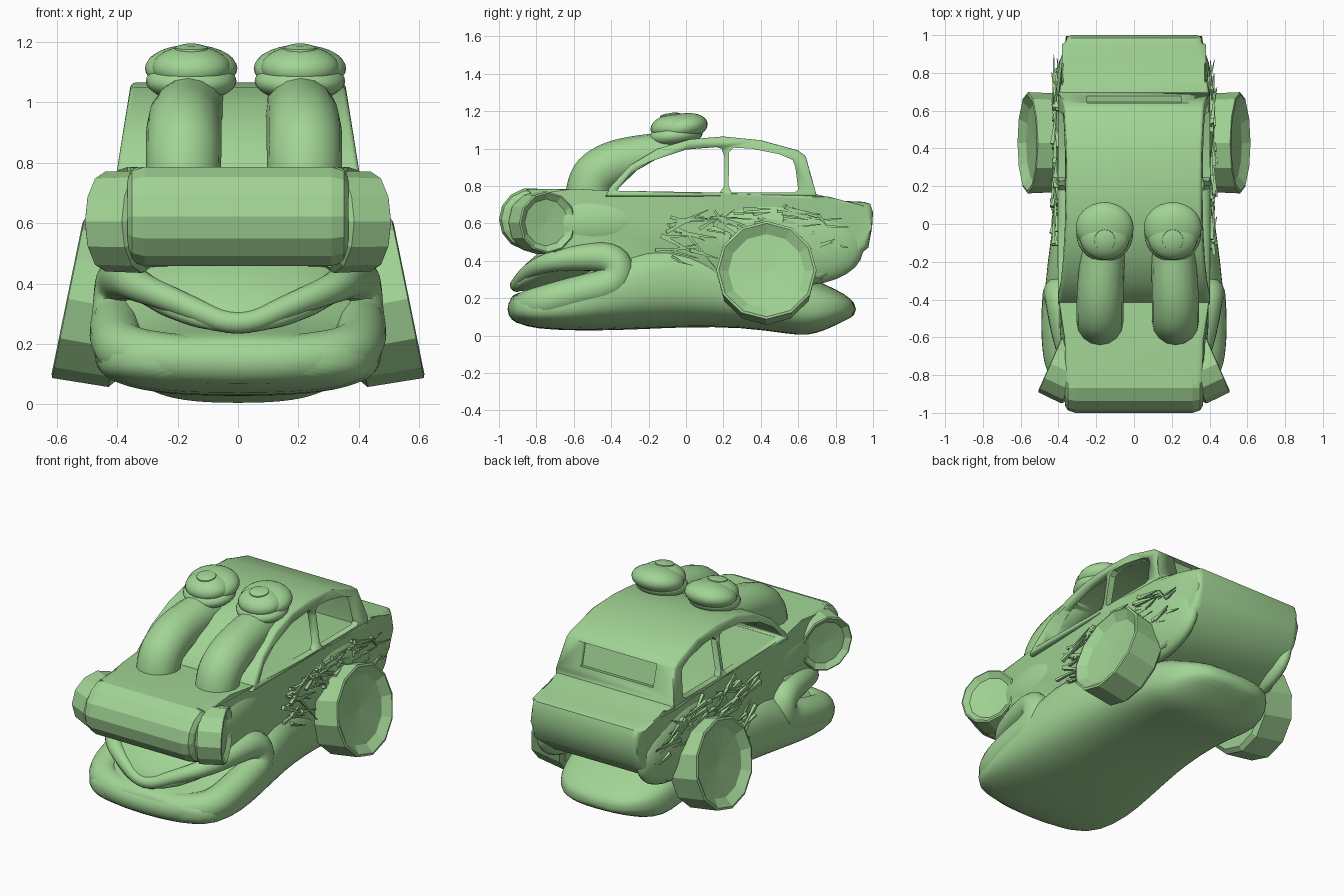
import bpy, bmesh, math, random
from mathutils import Vector, Matrix

if "Cube" in bpy.data.objects:
    bpy.data.objects.remove(bpy.data.objects["Cube"])

random.seed(4)
green = bpy.data.materials.new("green_paint")
green.diffuse_color = (0.36, 0.66, 0.30, 1)
green.use_nodes = True
green.node_tree.nodes["Principled BSDF"].inputs["Base Color"].default_value = green.diffuse_color


def finish(name, bm, smooth=40):
    bmesh.ops.recalc_face_normals(bm, faces=bm.faces[:])
    me = bpy.data.meshes.new(name)
    bm.to_mesh(me)
    bm.free()
    me.materials.append(green)
    ob = bpy.data.objects.new(name, me)
    bpy.context.collection.objects.link(ob)
    if smooth:
        bpy.ops.object.select_all(action='DESELECT')
        ob.select_set(True)
        bpy.context.view_layer.objects.active = ob
        bpy.ops.object.shade_smooth_by_angle(angle=math.radians(smooth))
    return ob


def slab(name, profile, width, bevel=0.0):
    """Side profile (y, z) spanned across x, half width given by width(y, z)."""
    bm = bmesh.new()
    left, right = [[bm.verts.new((s * width(y, z), y, z)) for y, z in profile] for s in (-1, 1)]
    n = len(profile)
    bm.faces.new(left)
    bm.faces.new(right[::-1])
    for i in range(n):
        j = (i + 1) % n
        bm.faces.new((left[i], left[j], right[j], right[i]))
    if bevel:
        rim = [e for e in bm.edges if e.verts[0].co.x * e.verts[1].co.x > 0]
        bmesh.ops.bevel(bm, geom=rim, offset=bevel, segments=3, profile=0.5, affect='EDGES')
    return finish(name, bm)


def loft(name, sections, power, n=32):
    """Superellipse sections (y, half width, bottom, top) joined along y."""
    bm = bmesh.new()
    rings = []
    for y, w, zb, zt in sections:
        ring = []
        for k in range(n):
            c, s = math.cos(2 * math.pi * k / n), math.sin(2 * math.pi * k / n)
            px = math.copysign(abs(c) ** (2 / power), c)
            pz = math.copysign(abs(s) ** (2 / power), s)
            ring.append(bm.verts.new((w * px, y, (zb + zt) / 2 + (zt - zb) / 2 * pz)))
        rings.append(ring)
    for a, b in zip(rings, rings[1:]):
        for k in range(n):
            bm.faces.new((a[k], a[(k + 1) % n], b[(k + 1) % n], b[k]))
    bm.faces.new(rings[0])
    bm.faces.new(rings[-1])
    ob = finish(name, bm, 70)
    ob.modifiers.new("smooth", 'SUBSURF').levels = 1
    return ob


def turned(name, rings, sides, centre, axis, smooth=0):
    """Rings (radius, offset along axis) turned around an axis."""
    bm = bmesh.new()
    loops = [[bm.verts.new((r * math.cos(2 * math.pi * k / sides), r * math.sin(2 * math.pi * k / sides), h))
              for k in range(sides)] for r, h in rings]
    for a, b in zip(loops, loops[1:]):
        for k in range(sides):
            bm.faces.new((a[k], a[(k + 1) % sides], b[(k + 1) % sides], b[k]))
    bm.faces.new(loops[0])
    bm.faces.new(loops[-1])
    bm.transform(Matrix.Translation(centre) @ Vector(axis).to_track_quat('Z', 'Y').to_matrix().to_4x4())
    return finish(name, bm, smooth)


def ellipsoid(name, centre, size, tilt=0):
    bm = bmesh.new()
    m = Matrix.Translation(centre) @ Matrix.Rotation(tilt, 4, 'X') @ Matrix.Diagonal((*size, 1))
    bmesh.ops.create_uvsphere(bm, u_segments=28, v_segments=16, radius=1, matrix=m)
    return finish(name, bm, 60)


def tube(name, points, cyclic=False):
    """Round tube mesh through control points (x, y, z, radius)."""
    cu = bpy.data.curves.new(name, 'CURVE')
    cu.dimensions, cu.bevel_depth, cu.bevel_resolution = '3D', 1.0, 6
    cu.use_fill_caps = True
    sp = cu.splines.new('NURBS')
    sp.points.add(len(points) - 1)
    for p, (x, y, z, r) in zip(sp.points, points):
        p.co, p.radius = (x, y, z, 1), r
    sp.order_u, sp.resolution_u = 3, 6
    sp.use_cyclic_u, sp.use_endpoint_u = cyclic, not cyclic
    path = bpy.data.objects.new(name + "_path", cu)
    bpy.context.collection.objects.link(path)
    bm = bmesh.new()
    bm.from_mesh(path.evaluated_get(bpy.context.evaluated_depsgraph_get()).to_mesh())
    bpy.data.objects.remove(path)
    bmesh.ops.remove_doubles(bm, verts=bm.verts[:], dist=1e-4)
    return finish(name, bm, 60)


def cut(ob, cutter, keep=False):
    cutter.hide_render = True
    mod = ob.modifiers.new("cut", 'BOOLEAN')
    mod.object, mod.operation, mod.solver = cutter, 'DIFFERENCE', 'EXACT'
    bpy.context.view_layer.objects.active = ob
    bpy.ops.object.modifier_apply(modifier="cut")
    if not keep:
        bpy.data.objects.remove(cutter)


# lower car body with bonnet and boot
def body_width(y, z):
    w = 0.36 + 0.045 * min(1, max(0, (y + 0.65) / 0.3))
    return w - 0.045 * min(1, max(0, (y - 0.75) / 0.2))


slab("car_body", [(-0.85, 0.785), (-0.6, 0.785), (-0.4, 0.775), (-0.2, 0.77), (0.2, 0.76), (0.68, 0.76),
                  (0.76, 0.74), (0.85, 0.72), (0.95, 0.715), (0.985, 0.705), (1.0, 0.66), (0.995, 0.58),
                  (0.975, 0.47), (0.85, 0.37), (0.72, 0.30), (0.3, 0.28), (0, 0.28), (-0.4, 0.4), (-0.65, 0.45),
                  (-0.85, 0.47)], body_width, 0.03)

# cabin shell, hollow, with side windows and rear window recess
cab_w = lambda y, z: 0.40 - 0.16 * (z - 0.78)
cabin = slab("cabin", [(-0.43, 0.745), (-0.41, 0.79), (-0.3, 0.91), (-0.15, 1.0), (0.02, 1.05), (0.2, 1.065),
                       (0.4, 1.045), (0.6, 0.99), (0.64, 0.96), (0.69, 0.78), (0.70, 0.745)], cab_w, 0.015)
cavity = slab("cavity", [(-0.36, 0.6), (-0.35, 0.80), (-0.26, 0.885), (-0.12, 0.965), (0.03, 1.01), (0.2, 1.03),
                         (0.4, 1.01), (0.58, 0.95), (0.61, 0.80), (0.615, 0.6)],
              lambda y, z: cab_w(y, z) - 0.04)
cut(cabin, cavity, True)
wide = lambda y, z: 0.6
cut(cabin, slab("front_window", [(-0.37, 0.775), (-0.3, 0.86), (-0.18, 0.935), (0, 0.995),
                                 (0.16, 1.008), (0.19, 1.0), (0.205, 0.96), (0.205, 0.8), (0.18, 0.765)], wide))
cut(cabin, slab("back_window", [(0.245, 0.765), (0.228, 0.80), (0.23, 0.98), (0.255, 1.005), (0.35, 1.0),
                                (0.5, 0.97), (0.57, 0.94), (0.585, 0.9), (0.60, 0.78), (0.58, 0.765)], wide))
cut(cabin, slab("rear_recess", [(0.617, 0.95), (0.647, 0.82), (0.75, 0.84), (0.72, 0.98)], lambda y, z: 0.25))

# rounded nose roll
turned("nose_roll", [(0.13, -0.365), (0.155, -0.35), (0.168, -0.31), (0.168, 0.31), (0.155, 0.35), (0.13, 0.365)],
       14, (0, -0.832, 0.622), (1, 0, 0))

# lower jaw and belly pod
loft("belly_pod", [(-0.945, 0.24, 0.11, 0.20), (-0.91, 0.38, 0.065, 0.23), (-0.8, 0.46, 0.035, 0.25),
                   (-0.6, 0.48, 0.027, 0.30), (-0.42, 0.48, 0.027, 0.43), (-0.2, 0.46, 0.035, 0.54),
                   (0, 0.43, 0.045, 0.54), (0.3, 0.39, 0.045, 0.45), (0.55, 0.37, 0.008, 0.36),
                   (0.65, 0.36, -0.002, 0.32), (0.75, 0.33, 0.03, 0.27), (0.85, 0.26, 0.08, 0.225),
                   (0.91, 0.14, 0.11, 0.17)], 2.7)

# upper beak
loft("upper_beak", [(-0.93, 0.07, 0.235, 0.29), (-0.87, 0.24, 0.235, 0.38), (-0.72, 0.37, 0.27, 0.50),
                    (-0.5, 0.41, 0.3, 0.6), (-0.3, 0.41, 0.3, 0.7)], 2)

# lips: one loop round lower lip, cheeks and upper lip
half = [(0.22, -0.87, 0.15, 0.082), (0.38, -0.79, 0.17, 0.09), (0.405, -0.58, 0.23, 0.09),
        (0.395, -0.36, 0.28, 0.09), (0.39, -0.37, 0.42, 0.085), (0.37, -0.58, 0.42, 0.07),
        (0.33, -0.76, 0.39, 0.05), (0.18, -0.86, 0.33, 0.04)]
mirror = [(-x, y, z, r) for x, y, z, r in half[::-1]]
tube("lips", [(0, -0.875, 0.14, 0.08)] + half + [(0, -0.92, 0.25, 0.035)] + mirror, True)

# eye stalks and eyes on the roof
for side, base, ex in (("left", -0.18, -0.155), ("right", 0.22, 0.205)):
    stalk = tube(side + "_eye_stalk", [(base, -0.525, 0.68, 0.122), (base, -0.525, 0.82, 0.125),
                                       (base, -0.42, 0.91, 0.125), (base * 0.97, -0.25, 0.955, 0.12),
                                       (ex, -0.08, 0.975, 0.115)])
    cut(stalk, cavity, True)
    ellipsoid(side + "_eye_lower_lid", (ex, -0.055, 1.07), (0.15, 0.145, 0.065), 0.12)
    ellipsoid(side + "_eye_upper_lid", (ex, -0.02, 1.112), (0.153, 0.138, 0.075), 0.2)
    ellipsoid(side + "_eyeball", (ex, -0.075, 1.115), (0.13, 0.115, 0.07), 0.15)
    turned(side + "_iris", [(0.06, -0.03), (0.055, 0.004), (0.03, 0.012)], 16, (ex, -0.085, 1.178), (0, -0.15, 1), 30)
bpy.data.objects.remove(cavity)


# wheels with sunken hubs, outer face at the given centre
def wheel(name, r, depth, inner, centre, axis):
    turned(name, [(r * inner * 0.9, -depth), (r * inner, -depth * 0.9), (r, 0), (r * 0.95, 0.004),
                  (r * 0.76, -r * 0.12), (0.004, -r * 0.16)], 12, centre, axis)


for side, s in (("left", -1), ("right", 1)):
    wheel(side + "_rear_wheel", 0.268, 0.21, 0.97, (s * 0.562, 0.43, 0.35), (s * 0.98, 0, 0.2))
    wheel(side + "_front_wheel", 0.165, 0.15, 1.03, (s * 0.44, -0.74, 0.605), (s * 0.91, 0.4, 0))
    ellipsoid(side + "_rear_fender", (s * 0.34, 0.52, 0.5), (0.09, 0.43, 0.23), -0.12)
    ellipsoid(side + "_front_fender", (s * 0.30, -0.5, 0.6), (0.095, 0.3, 0.15))

    # ragged slivers around the rear wheel arch
    bm = bmesh.new()
    for i in range(80):
        y = random.uniform(-0.06, 0.82)
        z = random.uniform(0.5, 0.68) - max(0, y - 0.6) * 0.4 if y > 0.1 else random.uniform(0.33, 0.66)
        m = (Matrix.Translation((s * random.uniform(0.395, 0.425), y, z))
             @ Matrix.Rotation(random.gauss(-0.15, 0.3), 4, 'X') @ Matrix.Rotation(random.gauss(0, 0.1), 4, 'Z')
             @ Matrix.Diagonal((0.02, random.uniform(0.08, 0.24), random.uniform(0.01, 0.028), 1)))
        geo = bmesh.ops.create_cube(bm, size=1, matrix=m)
        tip = [v for v in geo["verts"] if v.co.y > y]
        mid = sum((v.co for v in tip), Vector()) / len(tip)
        for v in tip:
            v.co = v.co.lerp(mid, 0.8)
    finish(side + "_ragged_slivers", bm, 0)
